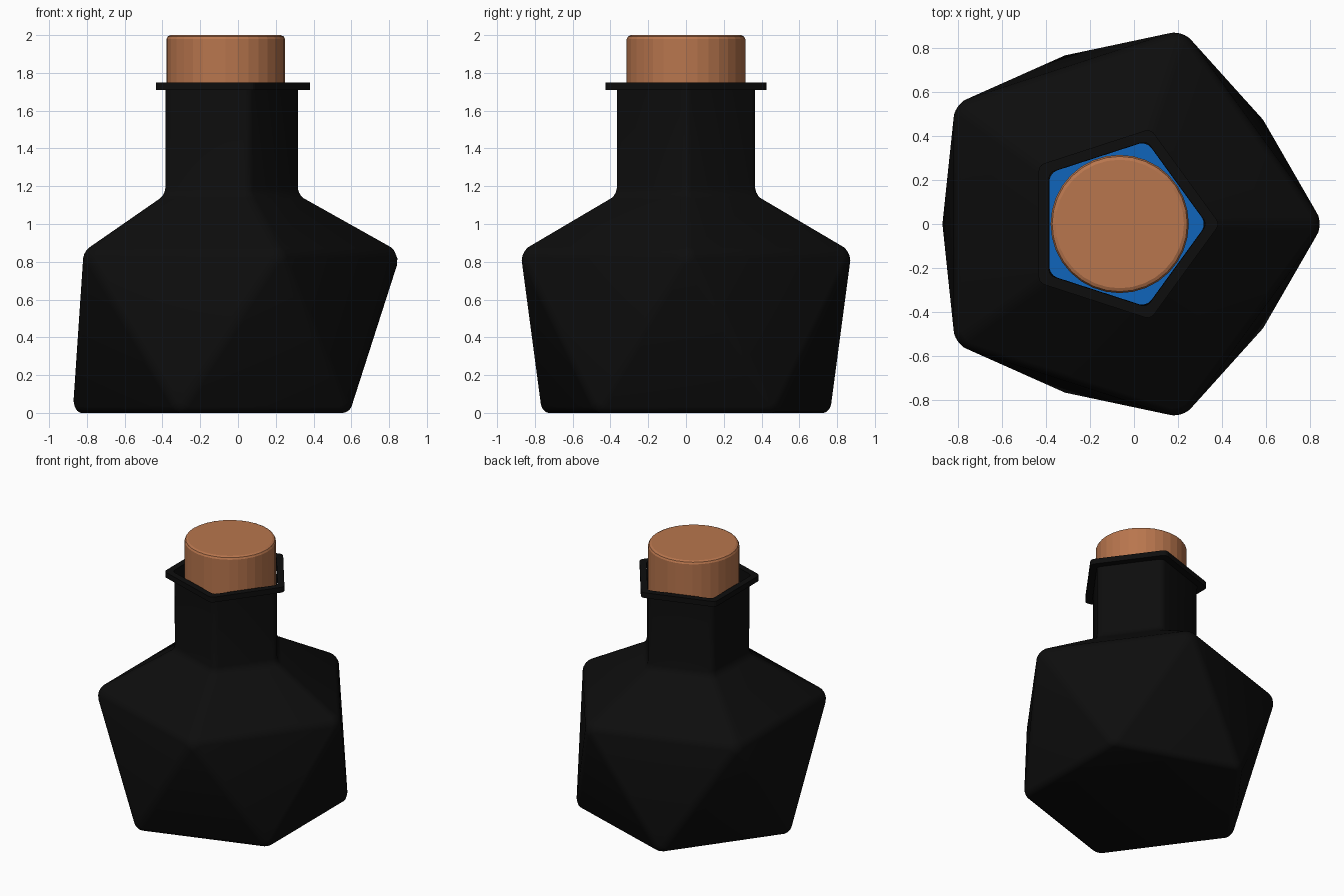
import bpy, bmesh, math

if "Cube" in bpy.data.objects:
    bpy.data.objects.remove(bpy.data.objects["Cube"])

CX = -0.065  # axis of the five-sided bottle


def material(name, rgb):
    m = bpy.data.materials.new(name)
    m.diffuse_color = (*rgb, 1)
    m.use_nodes = True
    m.node_tree.nodes["Principled BSDF"].inputs["Base Color"].default_value = m.diffuse_color
    return m


def finish(name, bm, mat, smooth=False):
    bmesh.ops.recalc_face_normals(bm, faces=bm.faces)
    mesh = bpy.data.meshes.new(name)
    bm.to_mesh(mesh)
    bm.free()
    for p in mesh.polygons:
        p.use_smooth = smooth
    mesh.materials.append(mat)
    ob = bpy.data.objects.new(name, mesh)
    bpy.context.collection.objects.link(ob)
    return ob


def bevel(ob, width, segments):
    b = ob.modifiers.new("bevel", 'BEVEL')
    b.width = width
    b.segments = segments
    b.limit_method = 'ANGLE'
    b.angle_limit = math.radians(25)


def ring(bm, r, z, n=5, turn=0.0):
    return [bm.verts.new((CX + r * math.cos(turn + 2 * math.pi * k / n),
                          r * math.sin(turn + 2 * math.pi * k / n), z))
            for k in range(n)]


def bridge(bm, a, b):
    n = len(a)
    for k in range(n):
        bm.faces.new((a[k], a[(k + 1) % n], b[(k + 1) % n], b[k]))


def faceted_base(bm, r_low, z_low, r_high, z_high):
    # twisted pentagon band of triangles, closed underneath
    low = ring(bm, r_low, z_low, turn=math.pi / 5)
    high = ring(bm, r_high, z_high)
    bm.faces.new(low[::-1])
    for k in range(5):
        j = (k + 1) % 5
        bm.faces.new((high[k], low[k], high[j]))
        bm.faces.new((low[k], low[j], high[j]))
    return high


black = material("black_glass", (0.004, 0.004, 0.004))
brown = material("cork", (0.48, 0.18, 0.075))
blue = material("blue_liquid", (0.005, 0.13, 0.5))

# bottle shell: faceted body, sloping shoulder, open neck
bm = bmesh.new()
widest = faceted_base(bm, 0.81, 0.0, 0.93, 0.855)
neck_low = ring(bm, 0.395, 1.155)
neck_top = ring(bm, 0.395, 1.73)
bridge(bm, widest, neck_low)
bridge(bm, neck_low, neck_top)
bevel(finish("bottle", bm, black, True), 0.035, 3)

# rim around the mouth
bm = bmesh.new()
profile = [(0.397, 1.71), (0.455, 1.71), (0.455, 1.75), (0.397, 1.75)]
rings = [ring(bm, r, z) for r, z in profile]
for i in range(4):
    bridge(bm, rings[i], rings[(i + 1) % 4])
upright = [e for e in bm.edges
           if abs(e.verts[0].co.z - e.verts[1].co.z) > 0.03]
bmesh.ops.bevel(bm, geom=upright, offset=0.025, segments=3,
                profile=0.5, affect='EDGES')
finish("rim", bm, black)

# liquid inside the body, flat on top
bm = bmesh.new()
surface = faceted_base(bm, 0.76, 0.03, 0.875, 0.84)
bm.faces.new(surface)
finish("liquid", bm, blue)

# cork stopper with softened ends
bm = bmesh.new()
rings = [ring(bm, r, z, 32) for r, z in
         [(0.295, 1.5), (0.314, 1.52), (0.314, 1.98), (0.307, 1.993), (0.292, 2.0)]]
for a, b in zip(rings, rings[1:]):
    bridge(bm, a, b)
bm.faces.new(rings[0][::-1])
bm.faces.new(rings[-1])
finish("cork_stopper", bm, brown)
